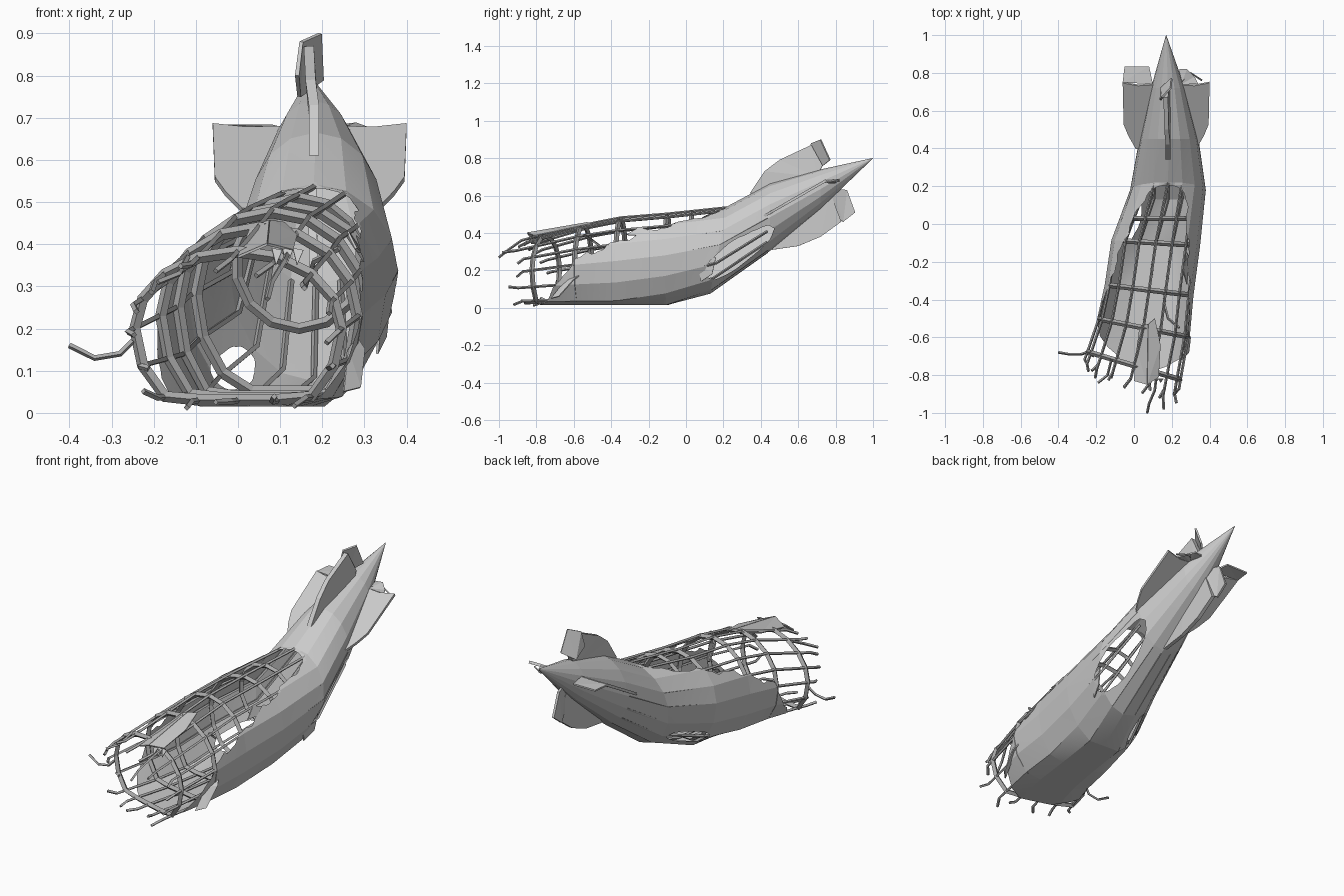
import bpy, bmesh, math, random
from mathutils import Vector

random.seed(4)
if "Cube" in bpy.data.objects:
    bpy.data.objects.remove(bpy.data.objects["Cube"], do_unlink=True)


def material(name, value):
    m = bpy.data.materials.new(name)
    m.use_nodes = True
    m.diffuse_color = (value, value, value, 1)
    m.node_tree.nodes["Principled BSDF"].inputs["Base Color"].default_value = (value, value, value, 1)
    return m


SKIN = material("skin grey", 0.6)
FRAME = material("frame grey", 0.4)

SIDES = 16
# Hull stations: y, centre x, centre z, half width, half height, yaw, lean
STATIONS = [
    (-.75, .00, .20, .255, .19, -.30, 0),
    (-.55, .05, .23, .245, .22, -.20, 0),
    (-.35, .08, .25, .235, .24, -.12, 0),
    (-.10, .115, .28, .235, .23, -.06, 0),
    (.18, .18, .335, .20, .208, 0, .2),
    (.45, .185, .485, .155, .18, 0, 0),
    (.72, .18, .635, .09, .105, 0, 0),
    (1.0, .17, .80, .001, .001, 0, 0),
]


def corner(i, k, scale=1.0):
    """Corner k of station i; corner 0 is the crown, counting towards +x."""
    y, cx, cz, rx, rz, yaw, lean = STATIONS[i]
    a = math.tau * k / SIDES
    dx, dz = rx * math.sin(a) * scale, rz * math.cos(a) * scale
    if dz < 0 and i < 5:                       # belly crushed flat on the ground
        dz = max(dz * 1.25, .015 + .4 * (1 - scale) - cz)
    return Vector((cx + dx, y + yaw * dx + lean * dz, cz + dz))


def hull(t, a, scale=1.0):
    """Point on the faceted hull; t counts stations, a counts sides."""
    i = min(max(math.floor(t), 0), len(STATIONS) - 2)
    k = math.floor(a)

    def along(n):
        return corner(i, n, scale).lerp(corner(i + 1, n, scale), t - i)
    return along(k).lerp(along(k + 1), a - k)


def finish(name, bm, mat, thickness=0):
    me = bpy.data.meshes.new(name)
    bm.to_mesh(me)
    bm.free()
    me.materials.append(mat)
    ob = bpy.data.objects.new(name, me)
    bpy.context.collection.objects.link(ob)
    if thickness:
        mod = ob.modifiers.new("thickness", "SOLIDIFY")
        mod.thickness, mod.offset = thickness, 0


def beams(name, paths, radius, closed=False):
    cu = bpy.data.curves.new(name, "CURVE")
    cu.dimensions = "3D"
    cu.bevel_depth, cu.bevel_resolution = radius, 0
    cu.use_fill_caps = True
    for path in paths:
        sp = cu.splines.new("POLY")
        sp.points.add(len(path) - 1)
        for p, co in zip(sp.points, path):
            p.co = (*co, 1)
        sp.use_cyclic_u = closed
        sp.use_smooth = False
    cu.materials.append(FRAME)
    ob = bpy.data.objects.new(name, cu)
    bpy.context.collection.objects.link(ob)


def plate(name, pts, thickness=.012):
    bm = bmesh.new()
    bm.faces.new([bm.verts.new(p) for p in pts])
    bmesh.ops.triangulate(bm, faces=bm.faces[:])
    finish(name, bm, SKIN, thickness)


# Torn skin: half width of the roof opening, in sides, along the stations
TEAR = [(0, 6.8), (.5, 5.2), (1, 3.7), (2, 2.9), (2.5, 2.5), (3, 2.1), (3.5, 1.7), (3.9, 1.2), (4, 0), (7, 0)]
HOLES = [(4.45, 5.35, .62, 1.15), (3.4, 9.95, .5, .5)]   # t, side, half length, half width


def tear(t, phase):
    for (t0, h0), (t1, h1) in zip(TEAR, TEAR[1:]):
        if t <= t1:
            ragged = .13 * math.sin(9 * t + phase) + .1 * math.sin(23 * t + phase) if t < 3.9 else 0
            return max(h0 + (h1 - h0) * (t - t0) / (t1 - t0) + ragged, 0)
    return 0


def in_hole(t, a):
    wobble = 1 + .12 * math.sin(6 * t + 2 * a)
    return any(((t - ht) / rt) ** 2 + ((a - ha) / ra) ** 2 < wobble for ht, ha, rt, ra in HOLES)


SUB_A, SUB_T = 10, 24
bm = bmesh.new()
rows, angles = [], []
ts = [n / SUB_T for n in range(7 * SUB_T + 1)]
for t in ts:
    lo, hi = tear(t, 0), SIDES - tear(t - .15 * (t < 2), 2)
    aa = [min(max(n / SUB_A, lo), hi) for n in range(SIDES * SUB_A + 1)]
    angles.append(aa)
    rows.append([bm.verts.new(hull(t, a)) for a in aa])
for r in range(len(rows) - 1):
    for c in range(SIDES * SUB_A):
        if not in_hole(ts[r] + .02, (angles[r][c] + angles[r + 1][c + 1]) / 2):
            bm.faces.new((rows[r][c], rows[r][c + 1], rows[r + 1][c + 1], rows[r + 1][c]))
bmesh.ops.remove_doubles(bm, verts=bm.verts[:], dist=.0002)
bmesh.ops.delete(bm, geom=[v for v in bm.verts if not v.link_faces], context="VERTS")
# Ease the stepped edges of the tears
for _ in range(3):
    eased = {}
    for v in bm.verts:
        ends = [e.other_vert(v).co for e in v.link_edges if e.is_boundary]
        if len(ends) == 2:
            eased[v] = v.co.lerp((ends[0] + ends[1]) / 2, .6)
    for v, co in eased.items():
        v.co = co
finish("hull_skin", bm, SKIN)

# Ring frames inside the skin, shrinking towards the tail
for i, scale in enumerate((.96, .95, .94, .91)):
    beams(f"ring_frame_{i + 1}", [[corner(i, k, scale) for k in range(SIDES)]], .014, True)
inner = [(.145 + .15 * math.sin(math.tau * k / 14), .03, .355 + .155 * math.cos(math.tau * k / 14)) for k in range(14)]
beams("inner_ring_frame", [inner], .013, True)

# Lengthwise stringers with bent, broken front ends
stringers = []
for k in range(SIDES):
    out = .1 if k == 11 else random.uniform(.3, .6) if 2 < k < 14 else random.uniform(.5, .85)
    end = 4.95 if 3 < k < 13 else 4
    tip = hull(-out, k, .97) + Vector((random.uniform(-.03, .03), 0, random.uniform(-.035, .02)))
    tip.y, tip.z = max(tip.y, -.99), max(tip.z, .012)
    path = [tip, hull(-out * .6, k, .97)]
    path += [hull(t, k, .965) for t in (0, 1, 2, 3, 4, end)]
    stringers.append(path)
beams("stringers", stringers, .0075)

# Loose bent struts at the broken mouth
beams("bent_struts", [
    [(-.25, -.68, .17), (-.28, -.69, .14), (-.34, -.69, .13), (-.40, -.68, .16)],
    [(.12, -.79, .385), (.11, -.88, .36), (.08, -.95, .31), (.07, -1, .27)],
    [(.24, -.55, .39), (.18, -.5, .36), (.16, -.42, .30)],
    [(-.12, -.72, .37), (-.14, -.8, .33), (-.19, -.84, .31)],
], .007)

# Torn skin panel left on the roof, in two bent halves
plate("roof_panel_right", [(0, -.83, .37), (.07, -.85, .40), (.075, -.53, .455), (.03, -.54, .44), (.015, -.66, .40)], .006)
plate("roof_panel_left", [(.07, -.85, .40), (.13, -.81, .385), (.14, -.64, .42), (.11, -.50, .45), (.075, -.53, .455)], .006)
for n in range(3):
    x = .08 + .025 * n
    plate(f"roof_shred_{n + 1}", [(x, -.82, .39), (x + .025, -.82, .385), (x + .01, -.84, .35)], .005)

# Loose flaps on the left side
plate("side_flap", [(.25, -.72, .05), (.29, -.68, .06), (.30, -.6, .15), (.28, -.56, .18), (.26, -.64, .15)], .006)
plate("edge_flap", [(.28, -.32, .39), (.29, -.18, .38), (.28, -.15, .40), (.26, -.25, .43)], .006)
plate("lower_flap", [(.34, .06, .25), (.36, .16, .27), (.35, .14, .18), (.33, .08, .14)], .006)

# Upright fins with their rudders
plate("upper_fin", [(.18, .34, .61), (.18, .42, .73), (.172, .50, .79), (.168, .67, .87),
                    (.175, .73, .76), (.18, .70, .70)], .024)
plate("upper_rudder", [(.14, .655, .80), (.15, .67, .88), (.195, .72, .90), (.20, .77, .79), (.145, .72, .75)], .01)
plate("lower_fin", [(.18, .46, .31), (.18, .60, .33), (.175, .72, .38), (.17, .83, .46),
                    (.17, .77, .62), (.175, .62, .56)], .02)
plate("lower_rudder", [(.17, .78, .50), (.15, .84, .46), (.15, .905, .51), (.15, .86, .63), (.17, .78, .64)], .012)


# Level fins, pitched along the tail
def level(x, y):
    return (x, y, .25 + .575 * y)


for side, name in ((-1, "right"), (1, "left")):
    outline = [(.12, .40), (.16, .40), (.2, .47), (.225, .53), (.23, .75), (.15, .735), (.05, .74), (.04, .60)]
    plate(f"{name}_fin", [level(.17 + side * x, y) for x, y in outline], .014)
plate("right_elevator", [(-.06, .75, .68), (-.05, .835, .68), (.08, .835, .68), (.10, .74, .675)], .008)
plate("left_elevator_remnant", [(.25, .74, .675), (.24, .82, .68), (.28, .82, .685), (.32, .78, .67), (.34, .74, .67)], .008)
beams("elevator_spar", [[(.25, .75, .68), (.30, .80, .67), (.36, .76, .67)]], .005)
